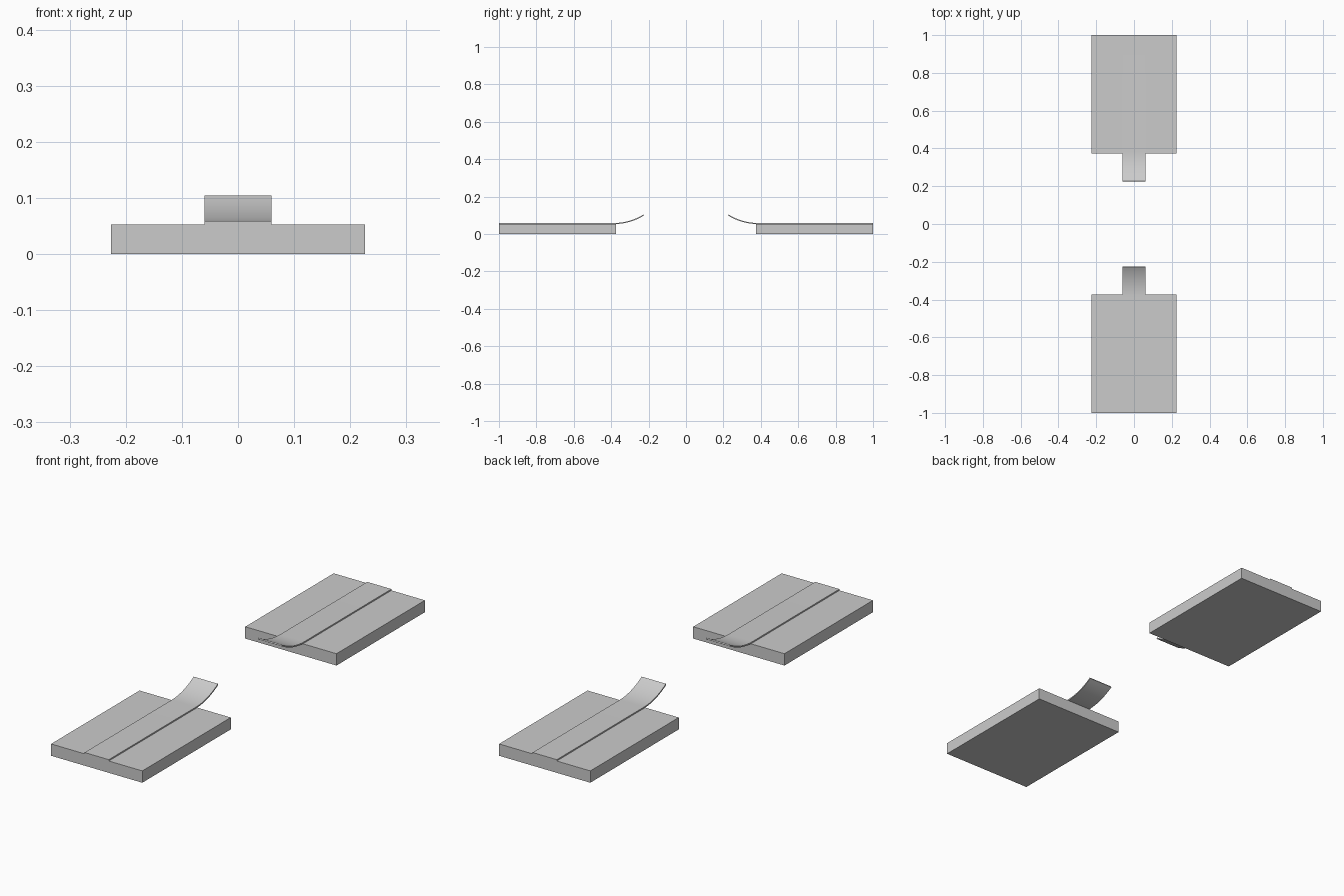
import bpy, bmesh, math

if "Cube" in bpy.data.objects:
    bpy.data.objects.remove(bpy.data.objects["Cube"])

HALF_W, INNER, OUTER, TOP = 0.226, 0.374, 1.0, 0.053
STRIP_HALF, THICK = 0.06, 0.006


def extrude_profile(name, profile, half_width):
    """Extrude a closed (y, z) profile along x, centred on x = 0."""
    bm = bmesh.new()
    face = bm.faces.new([bm.verts.new((-half_width, y, z)) for y, z in profile])
    ext = bmesh.ops.extrude_face_region(bm, geom=[face])
    verts = [v for v in ext["geom"] if isinstance(v, bmesh.types.BMVert)]
    bmesh.ops.translate(bm, verts=verts, vec=(2 * half_width, 0, 0))
    bmesh.ops.recalc_face_normals(bm, faces=bm.faces)
    mesh = bpy.data.meshes.new(name)
    bm.to_mesh(mesh)
    bm.free()
    obj = bpy.data.objects.new(name, mesh)
    bpy.context.collection.objects.link(obj)
    return obj


def strip_profile(side):
    """Flat strip whose inner end curls up along a circular arc."""
    start, angle, steps = 0.385, math.radians(32), 12
    radius = (start - 0.225) / math.sin(angle)
    lower, upper = [(OUTER, TOP)], [(OUTER, TOP + THICK)]
    for i in range(steps + 1):
        a = angle * i / steps
        for line, r in ((lower, radius), (upper, radius - THICK)):
            line.append((start - r * math.sin(a), TOP + radius - r * math.cos(a)))
    return [(side * y, z) for y, z in lower + upper[::-1]]


for label, side in (("front", -1), ("back", 1)):
    # Slab
    slab = [(side * INNER, 0), (side * OUTER, 0), (side * OUTER, TOP), (side * INNER, TOP)]
    extrude_profile(label + "_slab", slab, HALF_W)

    # Curled contact strip
    strip = extrude_profile(label + "_strip", strip_profile(side), STRIP_HALF)
    bpy.ops.object.select_all(action='DESELECT')
    strip.select_set(True)
    bpy.context.view_layer.objects.active = strip
    bpy.ops.object.shade_smooth_by_angle(angle=math.radians(30))
